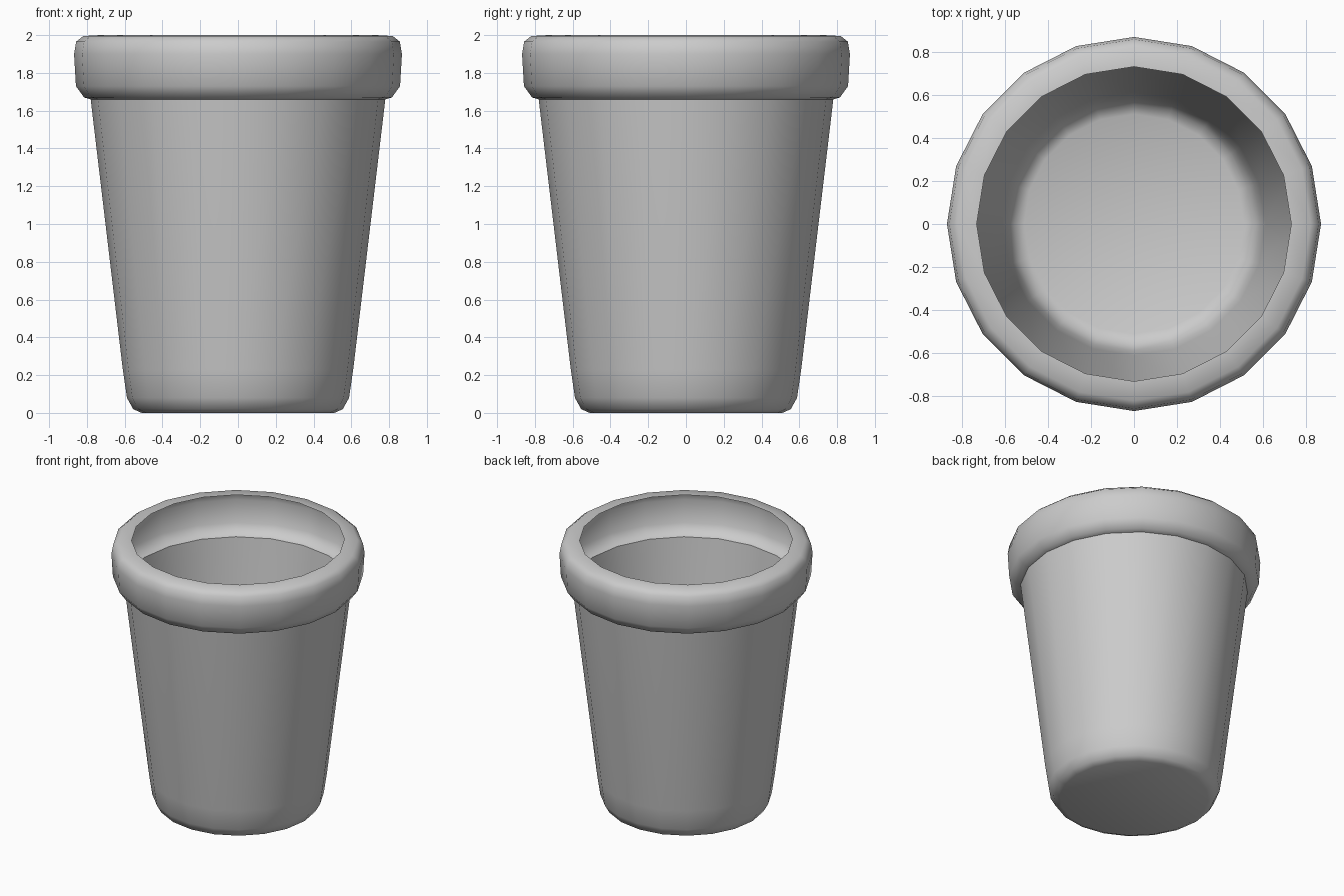
import bpy, bmesh, math

if "Cube" in bpy.data.objects:
    bpy.data.objects.remove(bpy.data.objects["Cube"])

SIDES = 20


def lathe(name, profile):
    """Spin an (r, z) profile into a thin shell, closed with a floor at the first point."""
    bm = bmesh.new()
    rings = []
    for r, z in profile:
        rings.append([bm.verts.new((r * math.cos(2 * math.pi * i / SIDES),
                                    r * math.sin(2 * math.pi * i / SIDES), z))
                      for i in range(SIDES)])
    for lo, hi in zip(rings, rings[1:]):
        for i in range(SIDES):
            j = (i + 1) % SIDES
            bm.faces.new((lo[i], lo[j], hi[j], hi[i]))
    bm.faces.new(list(reversed(rings[0])))
    mesh = bpy.data.meshes.new(name)
    bm.to_mesh(mesh)
    bm.free()
    obj = bpy.data.objects.new(name, mesh)
    bpy.context.collection.objects.link(obj)
    bpy.context.view_layer.objects.active = obj
    obj.select_set(True)
    bpy.ops.object.shade_smooth_by_angle(angle=math.radians(50))
    return obj


# Thin pot: rounded base, tapered body, hollow overhanging rim with inward lip
lathe("flower_pot", [
    (0.51, 0.0), (0.555, 0.02), (0.588, 0.08), (0.61, 0.23),   # base
    (0.78, 1.66),                                              # tapered body
    (0.815, 1.67), (0.858, 1.73), (0.868, 1.90),               # rim side
    (0.857, 1.965), (0.82, 1.995), (0.73, 2.0),                # lip
])
